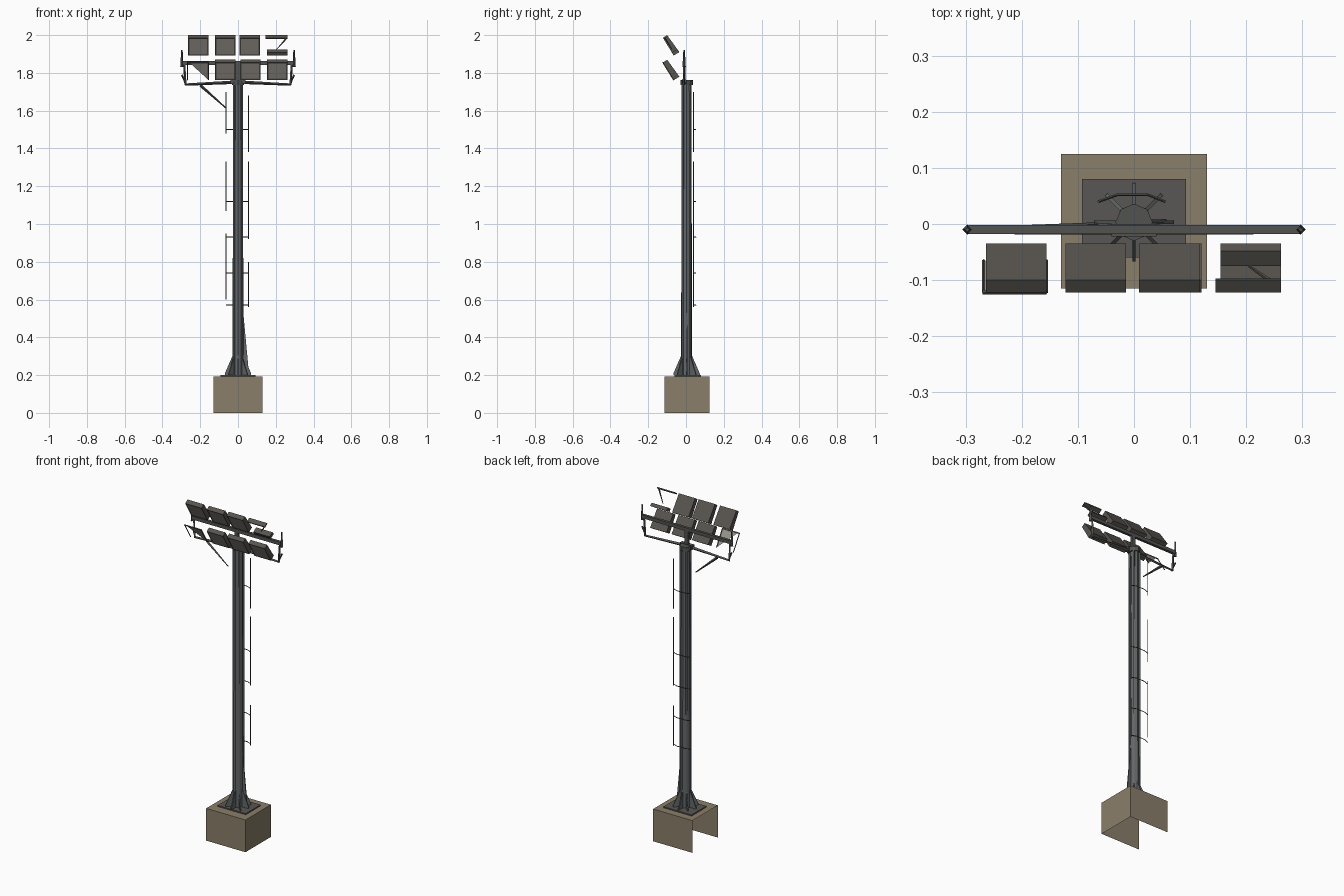
import bpy, bmesh, math
from mathutils import Vector

if "Cube" in bpy.data.objects:
    bpy.data.objects.remove(bpy.data.objects["Cube"], do_unlink=True)


def material(name, rgb):
    m = bpy.data.materials.new(name)
    m.use_nodes = True
    m.diffuse_color = (*rgb, 1)
    m.node_tree.nodes["Principled BSDF"].inputs["Base Color"].default_value = (*rgb, 1)
    return m


CONCRETE = material("tan concrete", (0.255, 0.21, 0.142))
STEEL = material("grey steel", (0.125, 0.137, 0.141))
PLATE = material("foot plate grey", (0.1, 0.097, 0.09))
FRAME = material("dark frame", (0.085, 0.085, 0.082))
HOUSING = material("lamp housing", (0.098, 0.09, 0.079))
LENS = material("lamp glass", (0.33, 0.31, 0.28))


def finish(bm, name, *mats):
    bmesh.ops.recalc_face_normals(bm, faces=bm.faces)
    me = bpy.data.meshes.new(name)
    bm.to_mesh(me)
    bm.free()
    for m in mats:
        me.materials.append(m)
    ob = bpy.data.objects.new(name, me)
    bpy.context.collection.objects.link(ob)


def add_box(bm, lo, hi):
    lo, hi = Vector(lo), Vector(hi)
    verts = bmesh.ops.create_cube(bm, size=1)["verts"]
    for v in verts:
        v.co = Vector([(lo[i] + hi[i]) / 2 + v.co[i] * (hi[i] - lo[i]) for i in range(3)])


def add_rod(bm, a, b, r1, r2=None, sides=4):
    a, b = Vector(a), Vector(b)
    verts = bmesh.ops.create_cone(bm, cap_ends=True, segments=sides, radius1=r1,
                                  radius2=r1 if r2 is None else r2, depth=(b - a).length)["verts"]
    turn = (b - a).to_track_quat('Z', 'Y')
    for v in verts:
        v.co = turn @ v.co + (a + b) / 2


def add_prism(bm, profile, x0, x1):
    """Extrude a (y, z) profile along x; returns the side face of the first edge."""
    left = [bm.verts.new((x0, y, z)) for y, z in profile]
    right = [bm.verts.new((x1, y, z)) for y, z in profile]
    bm.faces.new(left)
    bm.faces.new(right[::-1])
    n = len(profile)
    sides = [bm.faces.new((left[i], right[i], right[(i + 1) % n], left[(i + 1) % n]))
             for i in range(n)]
    return sides[0]


# Concrete footing: a shell open below and on the -x side
bm = bmesh.new()
add_box(bm, (-0.13, -0.115, 0), (0.13, 0.125, 0.193))
bm.normal_update()
opened = [f for f in bm.faces if f.normal.z < -0.9 or f.normal.x < -0.9]
bmesh.ops.delete(bm, geom=opened, context='FACES_ONLY')
finish(bm, "footing", CONCRETE)

# Base plate
bm = bmesh.new()
add_box(bm, (-0.093, -0.06, 0.19), (0.093, 0.08, 0.2))
finish(bm, "base_plate", PLATE)

# Eight-sided pole with corner ribs and a collar
bm = bmesh.new()
add_rod(bm, (0, 0.003, 0.195), (0, 0.003, 1.75), 0.029, 0.026, 8)
for i in range(4):
    a = math.pi / 4 + i * math.pi / 2
    x, y = 0.028 * math.cos(a), 0.003 + 0.028 * math.sin(a)
    add_rod(bm, (x, y, 0.2), (x, y, 1.755), 0.006)
finish(bm, "pole", STEEL)
bm = bmesh.new()
add_rod(bm, (0, 0.003, 1.735), (0, 0.003, 1.762), 0.033, sides=8)
finish(bm, "pole_collar", FRAME)

# Triangular gussets around the foot, with one tall fin on the +x side
bm = bmesh.new()


def add_fin(angle, reach, top, half=0.003):
    d = Vector((math.cos(angle), math.sin(angle), 0))
    side = Vector((-d.y, d.x, 0)) * half
    c = Vector((0, 0.003, 0))
    pts = [c + d * r + Vector((0, 0, z)) for r, z in
           ((0.02, 0.2), (reach, 0.2), (reach, 0.208), (0.026, top))]
    a = [bm.verts.new(p + side) for p in pts]
    b = [bm.verts.new(p - side) for p in pts]
    bm.faces.new(a)
    bm.faces.new(b[::-1])
    for i in range(4):
        j = (i + 1) % 4
        bm.faces.new((a[i], b[i], b[j], a[j]))


for i in range(8):
    add_fin(i * math.pi / 4, 0.07, 0.31)
add_fin(0.05, 0.058, 0.55)
finish(bm, "gussets", STEEL)

# Ladder: broken side rails and bowed rungs behind the pole
bm = bmesh.new()
for x, spans in ((-0.063, ((0.6, 0.95), (1.07, 1.33), (1.48, 1.7))),
                 (0.055, ((0.56, 0.8), (0.92, 1.33), (1.38, 1.68)))):
    for z0, z1 in spans:
        add_rod(bm, (x, 0.04, z0), (x, 0.04, z1), 0.0025)
finish(bm, "ladder_rails", FRAME)
bm = bmesh.new()
for z in (0.57, 0.74, 0.93, 1.12, 1.5):
    path = [(-0.063, 0.04, z), (-0.03, 0.052, z), (0.025, 0.052, z), (0.055, 0.04, z)]
    for a, b in zip(path, path[1:]):
        add_rod(bm, a, b, 0.0025)
finish(bm, "ladder_rungs", FRAME)

# Lamp frame: main beam, lower rails, end posts and brace
bm = bmesh.new()
add_box(bm, (-0.295, -0.018, 1.842), (0.295, -0.002, 1.862))
add_box(bm, (-0.04, -0.022, 1.74), (0.04, 0, 1.765))
add_box(bm, (-0.012, -0.016, 1.75), (0.012, -0.002, 1.85))
finish(bm, "main_beam", FRAME)
bm = bmesh.new()
for s in (-1, 1):
    add_rod(bm, (s * 0.03, -0.01, 1.75), (s * 0.28, -0.012, 1.738), 0.009, 0.006)
    add_rod(bm, (s * 0.275, -0.012, 1.74), (s * 0.297, -0.008, 1.79), 0.005)
finish(bm, "lower_rails", FRAME)
bm = bmesh.new()
for s in (-1, 1):
    add_rod(bm, (s * 0.297, -0.01, 1.83), (s * 0.297, -0.01, 1.92), 0.009, 0.004)
    add_rod(bm, (s * 0.278, -0.012, 1.735), (s * 0.285, -0.01, 1.85), 0.006)
finish(bm, "end_posts", FRAME)
bm = bmesh.new()
add_rod(bm, (-0.2, -0.01, 1.735), (-0.065, 0, 1.615), 0.008, 0.003)
finish(bm, "brace", FRAME)

# Floodlights: tilted boxes with an inset glass front
FRONT_BOTTOM, FRONT_TOP = (-0.065, 1.892), (-0.122, 1.985)
BACK_TOP, BACK_BOTTOM = (-0.1, 2.0), (-0.035, 1.91)
PROFILE = (FRONT_BOTTOM, FRONT_TOP, BACK_TOP, BACK_BOTTOM)
DROP = 0.13


def floodlight(name, x, z_off):
    b = bmesh.new()
    front = add_prism(b, [(y, z + z_off) for y, z in PROFILE], x - 0.054, x + 0.054)
    bmesh.ops.recalc_face_normals(b, faces=b.faces)
    bmesh.ops.inset_region(b, faces=[front], thickness=0.011, depth=-0.002)
    front.material_index = 1
    finish(b, name, HOUSING, LENS)


for i, x in enumerate((-0.21, -0.068, 0.063)):
    floodlight(f"upper_floodlight_{i + 1}", x, 0)
for i, x in enumerate((-0.068, 0.066, 0.208)):
    floodlight(f"lower_floodlight_{i + 1}", x, -DROP)

# Broken upper lamp: bottom strip, top edge and a hanging sliver
bm = bmesh.new()
add_prism(bm, [FRONT_BOTTOM, (-0.075, 1.908), (-0.048, 1.925), BACK_BOTTOM], 0.154, 0.262)
add_prism(bm, [FRONT_TOP, BACK_TOP, (-0.097, 1.994), (-0.118, 1.979)], 0.145, 0.262)
add_rod(bm, (0.258, -0.112, 1.985), (0.205, -0.075, 1.925), 0.005, 0.002)
finish(bm, "broken_upper_lamp", HOUSING)

# Broken lower lamp: a triangular pane and its rim
bm = bmesh.new()
y0, z0, y1, z1 = *FRONT_BOTTOM, *FRONT_TOP
bm.faces.new([bm.verts.new(p) for p in
              ((-0.258, y1, z1 - DROP), (-0.156, y1, z1 - DROP), (-0.156, y0, z0 - DROP))])
finish(bm, "broken_lower_pane", LENS)
bm = bmesh.new()
add_rod(bm, (-0.27, y1, z1 - DROP), (-0.156, y1, z1 - DROP), 0.004)
add_rod(bm, (-0.156, y1, z1 - DROP), (-0.156, y0, z0 - DROP), 0.003)
add_rod(bm, (-0.268, y1, z1 - DROP), (-0.268, y0, z0 - DROP), 0.003)
finish(bm, "broken_lower_rim", HOUSING)
